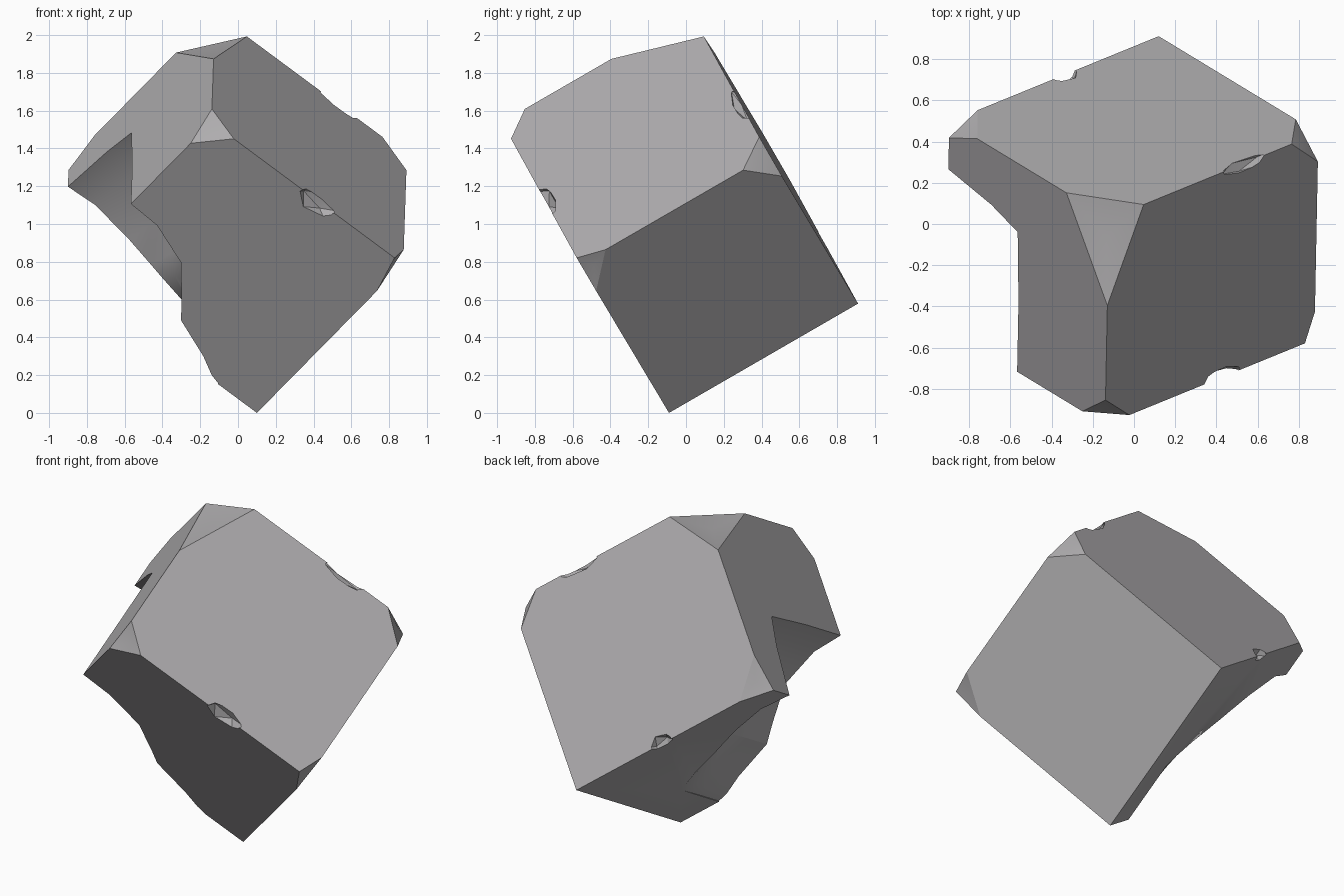
import bpy, bmesh
from mathutils import Vector, Matrix

if "Cube" in bpy.data.objects:
    bpy.data.objects.remove(bpy.data.objects["Cube"])

SIZE = Vector((1.156, 1.33, 1.2))

# Tilted frame of the block: long edge directions and the lowest corner
u = Vector((0.017, 0.865, 0.50)).normalized()
v = Vector((-0.764, -0.312, 0.566))
v = (v - u * v.dot(u)).normalized()
w = u.cross(v)
FRAME = Matrix((u, v, w)).transposed().to_4x4()
FRAME.translation = (0.1, -0.09, 0)

stone = bpy.data.materials.new("grey stone")
stone.use_nodes = True
GREY = (0.43, 0.42, 0.43, 1)
stone.diffuse_color = GREY
stone.node_tree.nodes["Principled BSDF"].inputs["Base Color"].default_value = GREY


def make_object(name, bm):
    bmesh.ops.recalc_face_normals(bm, faces=bm.faces)
    mesh = bpy.data.meshes.new(name)
    bm.to_mesh(mesh)
    bm.free()
    mesh.materials.append(stone)
    obj = bpy.data.objects.new(name, mesh)
    bpy.context.collection.objects.link(obj)
    return obj


def chip_corner(bm, corner, depths, dent):
    """Slice a corner off at the given distance along each edge, then dent the cut."""
    tip = Vector([s * k for s, k in zip(SIZE, corner)])
    out = [1 if k else -1 for k in corner]
    normal = Vector([o / d for o, d in zip(out, depths)]).normalized()
    point = tip - Vector((out[0] * depths[0], 0, 0))
    cut = bmesh.ops.bisect_plane(bm, geom=bm.verts[:] + bm.edges[:] + bm.faces[:],
                                 plane_co=point, plane_no=normal, clear_outer=True)
    edges = [e for e in cut["geom_cut"] if isinstance(e, bmesh.types.BMEdge)]
    face = bmesh.ops.contextual_create(bm, geom=edges)["faces"]
    for vert in bmesh.ops.poke(bm, faces=face)["verts"]:
        vert.co -= normal * dent


# Block with chipped corners
bm = bmesh.new()
bmesh.ops.create_cube(bm, size=1)
for vert in bm.verts:
    vert.co = Vector([(c + 0.5) * s for c, s in zip(vert.co, SIZE)])
chip_corner(bm, (0, 0, 1), (0.155, 0.06, 0.215), 0.008)
chip_corner(bm, (0, 1, 1), (0.14, 0.155, 0.17), 0.012)
chip_corner(bm, (1, 1, 1), (0.486, 0.22, 0.32), 0.02)
chip_corner(bm, (1, 0, 1), (0.16, 0.17, 0.17), -0.012)
chip_corner(bm, (1, 1, 0), (0.09, 0.18, 0.21), 0.008)
block = make_object("broken_stone_block", bm)

# Scooped bite: sections of (position, width, height, corner squareness)
bm = bmesh.new()
rings = []
for y, a, b, k in [(0.27, 0.40, 0.004, 0.5), (0.33, 0.46, 0.02, 0.5),
                   (0.44, 0.54, 0.08, 0.55), (0.67, 0.67, 0.17, 0.65),
                   (0.75, 0.72, 0.27, 0.7), (0.90, 0.81, 0.44, 0.76),
                   (1.14, 0.91, 0.53, 0.83), (1.33, 0.89, 0.54, 0.87),
                   (1.45, 0.88, 0.54, 0.87)]:
    outline = [(-0.1, -0.1), (a, -0.1), (a, 0), (a * (0.55 + 0.45 * k), b * 0.6),
               (a * k, b * 0.97), (a * k / 2, b), (0, b), (-0.1, b)]
    rings.append([bm.verts.new((x, y, z)) for x, z in outline])
for r, s in zip(rings, rings[1:]):
    for i in range(len(r)):
        j = (i + 1) % len(r)
        bm.faces.new((r[i], r[j], s[j], s[i]))
bm.faces.new(rings[0])
bm.faces.new(rings[-1])
cutters = [make_object("bite_cutter", bm)]

# Small nicks along the edges
for centre, radii in [((0, 0.59, SIZE.z), (0.06, 0.13, 0.08)),
                      ((SIZE.x, 0.47, SIZE.z), (0.05, 0.15, 0.04)),
                      ((SIZE.x, 0.60, 0), (0.05, 0.08, 0.06))]:
    bm = bmesh.new()
    bmesh.ops.create_icosphere(bm, subdivisions=1, radius=1,
                               matrix=Matrix.Rotation(0.3, 4, "X"))
    for vert in bm.verts:
        vert.co = Vector(centre) + Vector([c * r for c, r in zip(vert.co, radii)])
    cutters.append(make_object("nick_cutter", bm))

bpy.context.view_layer.objects.active = block
for cutter in cutters:
    cutter.hide_render = True
    mod = block.modifiers.new("cut", "BOOLEAN")
    mod.operation = "DIFFERENCE"
    mod.solver = "EXACT"
    mod.object = cutter
    bpy.ops.object.modifier_apply(modifier=mod.name)
for cutter in cutters:
    bpy.data.objects.remove(cutter)

# Tilt onto its lowest corner and shade
block.data.transform(FRAME)
bpy.ops.object.select_all(action="DESELECT")
block.select_set(True)
bpy.ops.object.shade_smooth_by_angle(angle=0.5)
